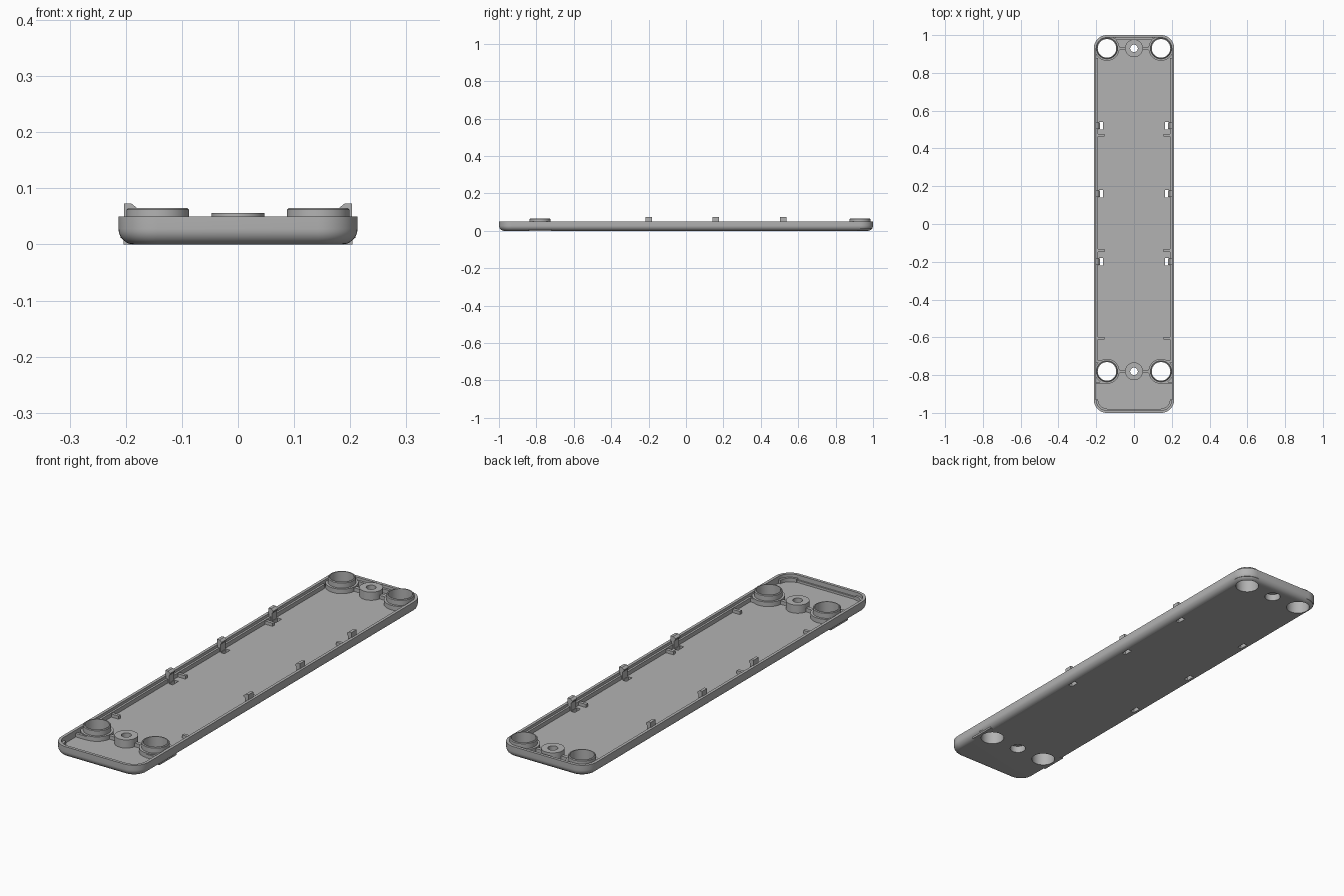
import bpy, bmesh
from math import sin, cos, pi

if "Cube" in bpy.data.objects:
    bpy.data.objects.remove(bpy.data.objects["Cube"])

W, L, H, FLOOR, R = 0.213, 1.0, 0.05, 0.02, 0.07
SIDES = (-1, 1)
POST_X, POST_ROWS = 0.143, (-0.78, 0.93)
CLIP_ROWS = (-0.2, 0.16, 0.52)

grey = bpy.data.materials.new("Grey plastic")
grey.use_nodes = True
grey.diffuse_color = (0.45, 0.45, 0.45, 1)
grey.node_tree.nodes["Principled BSDF"].inputs["Base Color"].default_value = grey.diffuse_color


def loft(bm, rings):
    """Skin a stack of closed rings and cap both ends."""
    loops = [[bm.verts.new(p) for p in ring] for ring in rings]
    n = len(loops[0])
    for a, b in zip(loops, loops[1:]):
        for i in range(n):
            j = (i + 1) % n
            bm.faces.new((a[i], a[j], b[j], b[i]))
    bm.faces.new(loops[0][::-1])
    bm.faces.new(loops[-1])


def lathe(bm, x, y, profile, n=48):
    loft(bm, [[(x + r * cos(2 * pi * i / n), y + r * sin(2 * pi * i / n), z)
               for i in range(n)] for r, z in profile])


def box(bm, x0, x1, y0, y1, z0, z1):
    loft(bm, [[(x0, y0, z), (x1, y0, z), (x1, y1, z), (x0, y1, z)] for z in (z0, z1)])


def rounded_rect(inset, z, steps=12):
    pts = []
    for q, (sx, sy) in enumerate(((1, 1), (-1, 1), (-1, -1), (1, -1))):
        for i in range(steps + 1):
            a = (q + i / steps) * pi / 2
            pts.append((sx * (W - R) + (R - inset) * cos(a),
                        sy * (L - R) + (R - inset) * sin(a), z))
    return pts


def finish(name, bm, cutter=None):
    bmesh.ops.recalc_face_normals(bm, faces=bm.faces)
    mesh = bpy.data.meshes.new(name)
    bm.to_mesh(mesh)
    bm.free()
    mesh.materials.append(grey)
    ob = bpy.data.objects.new(name, mesh)
    bpy.context.collection.objects.link(ob)
    bpy.context.view_layer.update()
    bpy.ops.object.select_all(action='DESELECT')
    ob.select_set(True)
    bpy.context.view_layer.objects.active = ob
    if cutter:
        mod = ob.modifiers.new("holes", 'BOOLEAN')
        mod.operation, mod.solver, mod.object = 'DIFFERENCE', 'EXACT', cutter
        bpy.ops.object.modifier_apply(modifier=mod.name)
    bpy.ops.object.shade_smooth_by_angle(angle=0.6)
    return ob


# Cutter: post holes, stepped screw holes and clip slots
bm = bmesh.new()
for y in POST_ROWS:
    for s in SIDES:
        lathe(bm, s * POST_X, y, [(0.049, -0.1), (0.049, 0.1)])
    lathe(bm, 0, y, [(0.033, -0.1), (0.033, 0.03), (0.02, 0.03), (0.02, 0.1)])
for y in CLIP_ROWS:
    for s in SIDES:
        x0, x1 = sorted((s * 0.165, s * 0.184))
        box(bm, x0, x1, y - 0.02, y + 0.02, -0.1, 0.1)
cutter = finish("hole_cutter", bm)
cutter.hide_render = True

# Tray with rounded bottom edge and hollow inside
F = 0.028
rings = [(F * (1 - sin(a)), F * (1 - cos(a))) for a in [i * pi / 16 for i in range(9)]]
rings += [(0, H), (0.013, H), (0.013, FLOOR)]
bm = bmesh.new()
loft(bm, [rounded_rect(*r) for r in rings])
finish("tray", bm, cutter)

# Pads that square off the bottom edge beside the front posts
for s, side in zip(SIDES, ("right", "left")):
    bm = bmesh.new()
    x0, x1 = sorted((s * 0.145, s * 0.204))
    box(bm, x0, x1, POST_ROWS[0] - 0.06, POST_ROWS[0] + 0.06, 0, 0.018)
    finish(side + "_bottom_pad", bm, cutter)

# Posts: tall corner tubes with a collar, and a low screw boss between them
for y, row in zip(POST_ROWS, ("front", "back")):
    for s, side in zip(SIDES, ("right", "left")):
        bm = bmesh.new()
        lathe(bm, s * POST_X, y, [(0.052, 0.01), (0.066, 0.012), (0.066, 0.04), (0.056, 0.04),
                                  (0.056, 0.062), (0.053, 0.065)])
        finish(f"{row}_{side}_post", bm, cutter)
    bm = bmesh.new()
    lathe(bm, 0, y, [(0.047, 0.01), (0.047, 0.056)])
    finish(row + "_screw_boss", bm, cutter)
    # Web joining the three posts
    bm = bmesh.new()
    box(bm, -0.1, 0.1, y - 0.008, y + 0.008, 0.012, 0.036)
    finish(row + "_web", bm, cutter)

# Side ledges, collar blocks, small ribs and snap clips
for s, side in zip(SIDES, ("right", "left")):
    bm = bmesh.new()
    x0, x1 = sorted((s * 0.191, s * 0.205))
    box(bm, x0, x1, -0.73, 0.88, 0.012, 0.038)
    finish(side + "_ledge", bm)

    bm = bmesh.new()
    x0, x1 = sorted((s * 0.143, s * 0.205))
    for y in (-0.842, -0.728):
        box(bm, x0, x1, y - 0.006, y + 0.006, 0.012, 0.036)
    finish(side + "_collar_block", bm, cutter)

    bm = bmesh.new()
    x0, x1 = sorted((s * 0.155, s * 0.195))
    for y in (-0.605, -0.14, 0.47):
        box(bm, x0, x1, y - 0.007, y + 0.007, 0.012, 0.034)
    finish(side + "_ribs", bm)

    bm = bmesh.new()
    hook = [(0.186, 0.012), (0.203, 0.012), (0.203, 0.073), (0.190, 0.073),
            (0.180, 0.065), (0.180, 0.060), (0.186, 0.054)]
    for y in CLIP_ROWS:
        loft(bm, [[(s * x, y + d, z) for x, z in hook] for d in (-0.017, 0.017)])
    finish(side + "_clips", bm)

    # Curved lip in the front corner
    arc = [i * pi / 20 for i in range(11)]
    outline = [(r * cos(a), r * sin(a)) for r, sweep in ((0.06, arc), (0.047, arc[::-1]))
               for a in sweep]
    bm = bmesh.new()
    loft(bm, [[(s * (POST_X + x), -0.93 - y, z) for x, y in outline] for z in (0.012, 0.036)])
    finish(side + "_corner_lip", bm)

# Low end strips
bm = bmesh.new()
box(bm, -0.143, 0.143, -0.99, -0.98, 0.012, 0.03)
finish("front_strip", bm)
bm = bmesh.new()
box(bm, -0.1, 0.1, 0.977, 0.99, 0.012, 0.038)
finish("back_strip", bm)

bpy.data.objects.remove(cutter)
